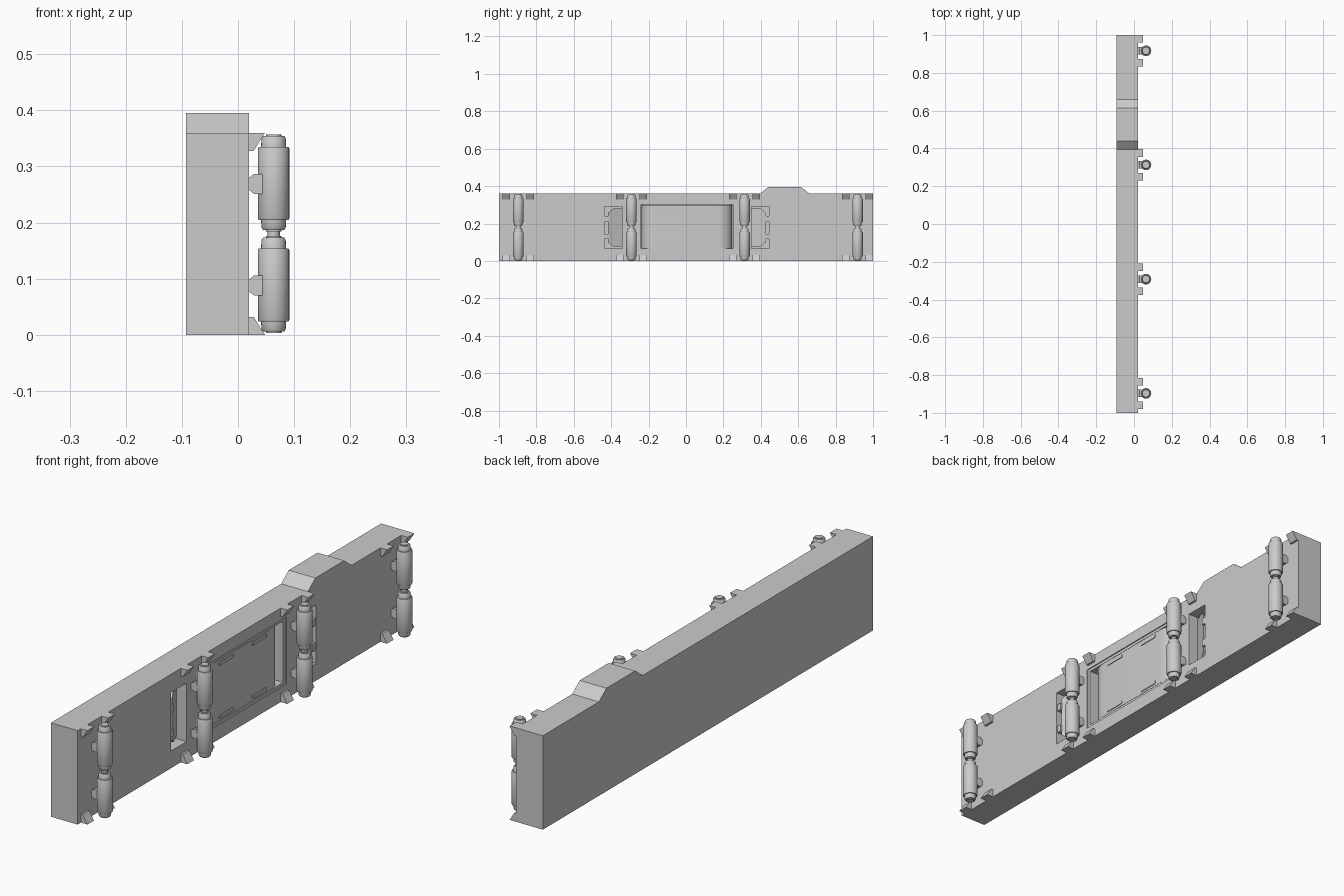
import bpy, bmesh, math
from mathutils import Vector

cube = bpy.data.objects.get("Cube")
if cube:
    bpy.data.objects.remove(cube, do_unlink=True)

grey = bpy.data.materials.new("light_grey")
grey.use_nodes = True
colour = (0.6, 0.6, 0.6, 1)
grey.diffuse_color = colour
grey.node_tree.nodes["Principled BSDF"].inputs["Base Color"].default_value = colour

FACE = 0.02      # x of the detailed side
BACK = -0.093
TOP = 0.36


def finish(name, bm, smooth=False):
    bmesh.ops.recalc_face_normals(bm, faces=bm.faces)
    mesh = bpy.data.meshes.new(name)
    bm.to_mesh(mesh)
    bm.free()
    mesh.materials.append(grey)
    ob = bpy.data.objects.new(name, mesh)
    bpy.context.collection.objects.link(ob)
    if smooth:
        bpy.ops.object.select_all(action='DESELECT')
        ob.select_set(True)
        bpy.context.view_layer.objects.active = ob
        bpy.ops.object.shade_smooth_by_angle(angle=math.radians(35))
    return ob


def extrude(name, points, offset, smooth=False):
    """Extrude a closed 3D outline along an offset."""
    bm = bmesh.new()
    face = bm.faces.new([bm.verts.new(p) for p in points])
    new = bmesh.ops.extrude_face_region(bm, geom=[face])["geom"]
    moved = [g for g in new if isinstance(g, bmesh.types.BMVert)]
    bmesh.ops.translate(bm, verts=moved, vec=offset)
    if not any(face in v.link_faces for v in face.verts):
        bm.faces.new(face.verts)
    return finish(name, bm, smooth)


def box(name, x, y, z):
    outline = [(x[0], y[0], z[0]), (x[0], y[1], z[0]), (x[0], y[1], z[1]), (x[0], y[0], z[1])]
    return extrude(name, outline, Vector((x[1] - x[0], 0, 0)))


def lathe(name, profile, centre, sides=24):
    """Spin (radius, z) pairs around a vertical axis and cap both ends."""
    bm = bmesh.new()
    rings = []
    for r, z in profile:
        rings.append([bm.verts.new((centre[0] + r * math.cos(2 * math.pi * i / sides),
                                    centre[1] + r * math.sin(2 * math.pi * i / sides),
                                    centre[2] + z)) for i in range(sides)])
    for a, b in zip(rings, rings[1:]):
        for i in range(sides):
            j = (i + 1) % sides
            bm.faces.new((a[i], a[j], b[j], b[i]))
    bm.faces.new(rings[0])
    bm.faces.new(rings[-1])
    return finish(name, bm, True)


def cut(target, cutter):
    cutter.hide_render = True
    mod = target.modifiers.new("recess", 'BOOLEAN')
    mod.operation = 'DIFFERENCE'
    mod.solver = 'EXACT'
    mod.object = cutter
    bpy.context.view_layer.objects.active = target
    bpy.ops.object.modifier_apply(modifier=mod.name)
    bpy.data.objects.remove(cutter, do_unlink=True)


# Long wall body with a raised hump
outline = [(-1, 0), (1, 0), (1, TOP), (0.66, TOP), (0.615, 0.395),
           (0.44, 0.395), (0.395, TOP), (-1, TOP)]
body = extrude("wall_body", [(BACK, y, z) for y, z in outline], Vector((FACE - BACK, 0, 0)))

# Central recess with a shallow rim
MID = 0.005
cut(body, box("rim_cutter", (FACE - 0.004, 0.05), (MID - 0.26, MID + 0.26), (0.055, 0.312)))
cut(body, box("recess_cutter", (FACE - 0.065, 0.05), (MID - 0.246, MID + 0.246), (0.066, 0.301)))

# Central panel, its ends curving back into the recess
front, depth, flat, run = FACE - 0.004, 0.06, 0.17, 0.072
curve = [(front - depth * (1 - math.cos(a)), flat + run * math.sin(a))
         for a in (math.pi / 2 * i / 8 for i in range(9))]
plan = [(x, MID + y) for x, y in curve] + [(x, MID - y) for x, y in reversed(curve)]
extrude("centre_panel", [(x, y, 0.067) for x, y in plan], Vector((0, 0, 0.233)), True)

# Thin grip strips on the panel corners
for y in (-0.1, 0.1):
    for z in (0.082, 0.285):
        box("panel_strip", (front - 0.002, front + 0.003),
            (MID + y - 0.042, MID + y + 0.042), (z - 0.006, z + 0.006))

# Side pockets, mirrored about the panel centre
for side in (-1, 1):
    def at(y):
        return MID + side * y
    ys = sorted((at(0.345), at(0.44)))
    cut(body, box("pocket_cutter", (FACE - 0.05, 0.05), ys, (0.066, 0.29)))
    # Chamfered insert that slopes deeper toward the panel
    insert = [(0.346, 0.077), (0.395, 0.077), (0.422, 0.1), (0.422, 0.257),
              (0.395, 0.28), (0.346, 0.28)]
    slope = [(FACE - 0.008 - (0.422 - y) * 0.45, at(y), z) for y, z in insert]
    extrude("pocket_insert", slope, Vector((-0.02, 0, 0)))
    for z in (0.13, 0.225):
        box("pocket_tab", (FACE - 0.03, FACE - 0.003), sorted((at(0.42), at(0.441))),
            (z - 0.014, z + 0.014))

# Pylons: two stacked canisters, brackets and corner clips
AXIS = 0.0635
canister = [(0.014, 0.003), (0.014, 0.006), (0.019, 0.006), (0.0215, 0.01), (0.0225, 0.024),
            (0.0265, 0.024), (0.028, 0.027), (0.028, 0.151), (0.0265, 0.154), (0.0225, 0.154),
            (0.0215, 0.169), (0.019, 0.173), (0.014, 0.173), (0.014, 0.176)]
bracket = [(0.01, -0.011), (FACE, -0.011), (0.029, -0.018), (0.055, -0.018),
           (0.055, 0.018), (0.029, 0.018), (FACE, 0.011), (0.01, 0.011)]
clip = [(0.015, 0), (0.048, 0), (0.028, 0.032), (0.015, 0.032)]

for y in (-0.897, -0.292, 0.313, 0.917):
    for base in (0, 0.181):
        lathe("canister", canister, (AXIS, y, base))
        extrude("canister_bracket", [(x, y - 0.02, base + 0.088 + z) for x, z in bracket],
                Vector((0, 0.04, 0)))
    lathe("canister_joint", [(0.011, 0.17), (0.011, 0.19)], (AXIS, y, 0))
    for offset in (-0.063, 0.063):
        for flip in (False, True):
            start = y + offset - 0.02
            extrude("corner_clip", [(x, start, TOP - z if flip else z) for x, z in clip],
                    Vector((0, 0.04, 0)))
